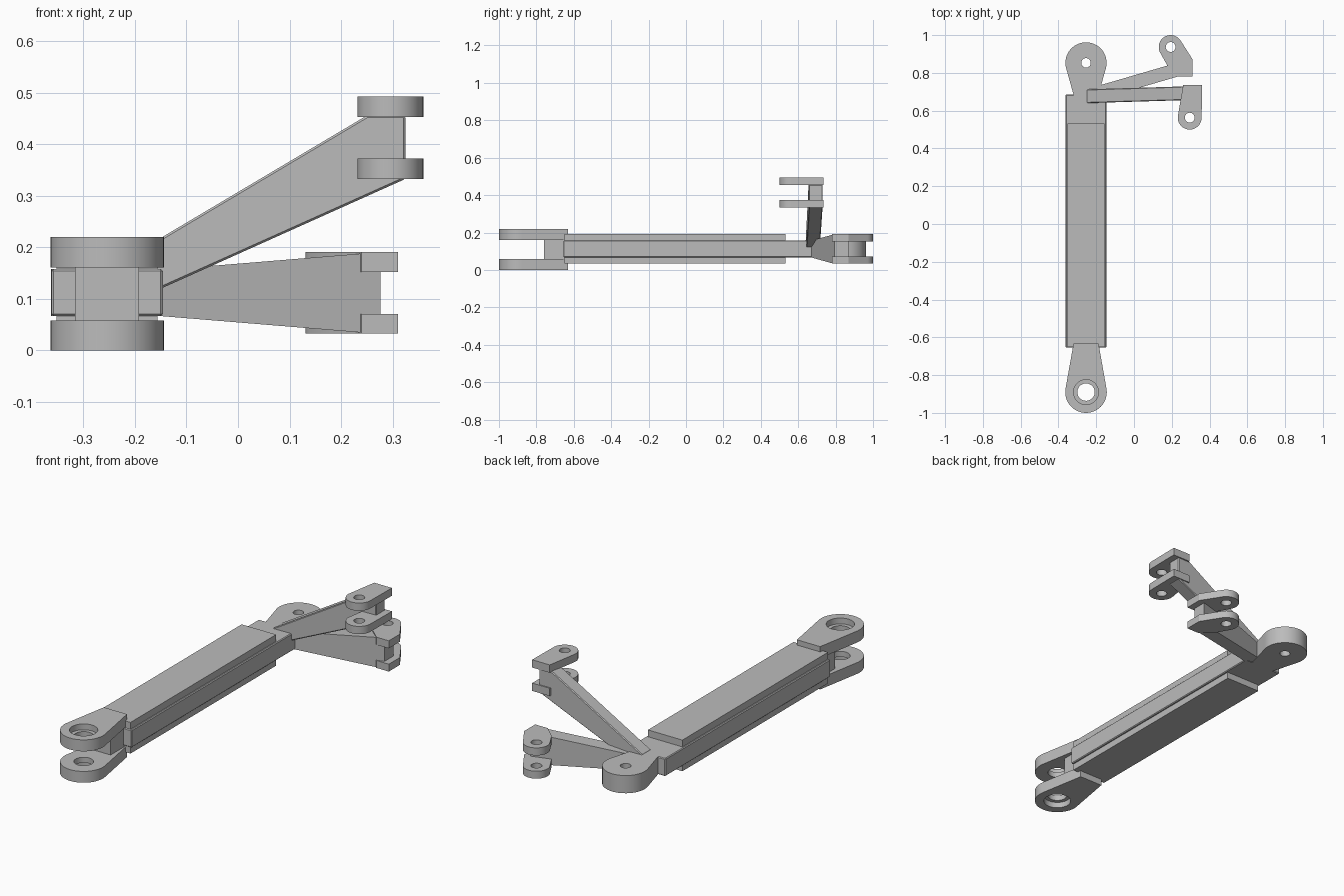
import bpy, bmesh
from math import cos, sin, tau, radians
from mathutils.geometry import convex_hull_2d

cube = bpy.data.objects.get("Cube")
if cube:
    bpy.data.objects.remove(cube, do_unlink=True)

grey = bpy.data.materials.new("plain_grey")
grey.use_nodes = True
grey.diffuse_color = (0.5, 0.5, 0.5, 1)
grey.node_tree.nodes["Principled BSDF"].inputs["Base Color"].default_value = grey.diffuse_color


def select(ob):
    bpy.ops.object.select_all(action="DESELECT")
    ob.select_set(True)
    bpy.context.view_layer.objects.active = ob


def loft(name, lower, upper):
    """Solid between two matching rings of 3D points."""
    bm = bmesh.new()
    a = [bm.verts.new(p) for p in lower]
    b = [bm.verts.new(p) for p in upper]
    bm.faces.new(a)
    bm.faces.new(b)
    for i in range(len(a)):
        j = (i + 1) % len(a)
        bm.faces.new((a[i], a[j], b[j], b[i]))
    bmesh.ops.recalc_face_normals(bm, faces=bm.faces)
    mesh = bpy.data.meshes.new(name)
    bm.to_mesh(mesh)
    bm.free()
    ob = bpy.data.objects.new(name, mesh)
    bpy.context.collection.objects.link(ob)
    mesh.materials.append(grey)
    return ob


def prism(name, outline, z0, z1):
    return loft(name, [(x, y, z0) for x, y in outline], [(x, y, z1) for x, y in outline])


def box(name, x0, x1, y0, y1, z0, z1):
    return prism(name, [(x0, y0), (x1, y0), (x1, y1), (x0, y1)], z0, z1)


def circle(c, r, n=48):
    return [(c[0] + r * cos(tau * i / n), c[1] + r * sin(tau * i / n)) for i in range(n)]


def bore(ob, c, r, z0, z1):
    cutter = prism("bore_cutter", circle(c, r), z0, z1)
    mod = ob.modifiers.new("bore", "BOOLEAN")
    mod.object = cutter
    mod.solver = "EXACT"
    select(ob)
    bpy.ops.object.modifier_apply(modifier=mod.name)
    bpy.data.objects.remove(cutter, do_unlink=True)


def lug(name, c, r, base, z0, z1, hole):
    """Rounded eye tapering to the base points, with a pin hole."""
    pts = circle(c, r) + base
    ob = prism(name, [pts[i] for i in convex_hull_2d(pts)], z0, z1)
    bore(ob, c, hole, z0 - 0.1, z1 + 0.1)
    return ob


def soften(ob, width=0.004):
    mod = ob.modifiers.new("edge", "BEVEL")
    mod.width = width
    mod.segments = 1
    select(ob)
    bpy.ops.object.modifier_apply(modifier=mod.name)


def smooth(ob):
    select(ob)
    bpy.ops.object.shade_smooth_by_angle(angle=radians(30))


MID = -0.254

# Main beam: core bar, two cover plates and the front tongue
soften(box("beam_core", MID - 0.108, MID + 0.108, -0.655, 0.685, 0.067, 0.158))
for name, z0, z1 in (("bottom_cover", 0.033, 0.068), ("top_cover", 0.157, 0.193)):
    box(name, MID - 0.098, MID + 0.098, -0.65, 0.532, z0, z1)
box("front_tongue", MID - 0.062, MID + 0.062, -0.76, -0.64, 0.057, 0.162)

# Front fork lugs with counterbored outer faces
eye = (MID, -0.89)
neck = [(MID - 0.066, -0.632), (MID + 0.066, -0.632)]
for name, z0, z1, c0, c1 in (("lower_front_lug", 0, 0.058, -0.1, 0.03),
                             ("upper_front_lug", 0.161, 0.22, 0.19, 0.3)):
    ob = lug(name, eye, 0.11, neck, z0, z1, 0.046)
    bore(ob, eye, 0.066, c0, c1)
    smooth(ob)

# Single rear lug
smooth(lug("rear_lug", (MID, 0.853), 0.109,
           [(MID - 0.062, 0.67), (MID + 0.062, 0.67)], 0.067, 0.158, 0.025))

# Upper arm rising from the beam, with its lug pair
side = [(-0.25, 0.075), (0.325, 0.333), (0.325, 0.456), (0.25, 0.456), (-0.25, 0.159)]
lean = lambda x, z: 0.64 + 0.03 * (x + 0.25)
arm = loft("upper_arm", [(x, lean(x, z), z) for x, z in side],
           [(x, lean(x, z) + 0.073, z) for x, z in side])
soften(arm)
for name, z0, z1 in (("upper_arm_low_lug", 0.333, 0.373), ("upper_arm_high_lug", 0.453, 0.493)):
    smooth(lug(name, (0.295, 0.563), 0.063,
               [(0.26, 0.735), (0.36, 0.735), (0.36, 0.69)], z0, z1, 0.026))

# Lower arm flaring outward, with its lug pair
side = [(-0.25, 0.075), (0.25, 0.034), (0.25, 0.07), (0.277, 0.07), (0.277, 0.153),
        (0.25, 0.153), (0.25, 0.189), (-0.25, 0.148)]
sweep = lambda x: 0.64 + 0.292 * (x + 0.25)
loft("lower_arm", [(x, sweep(x), z) for x, z in side],
     [(x, sweep(x) + 0.074, z) for x, z in side])
for name, z0, z1 in (("lower_arm_low_lug", 0.033, 0.071), ("lower_arm_high_lug", 0.152, 0.191)):
    smooth(lug(name, (0.194, 0.937), 0.063,
               [(0.311, 0.87), (0.311, 0.78), (0.24, 0.78), (0.177, 0.838)], z0, z1, 0.026))
